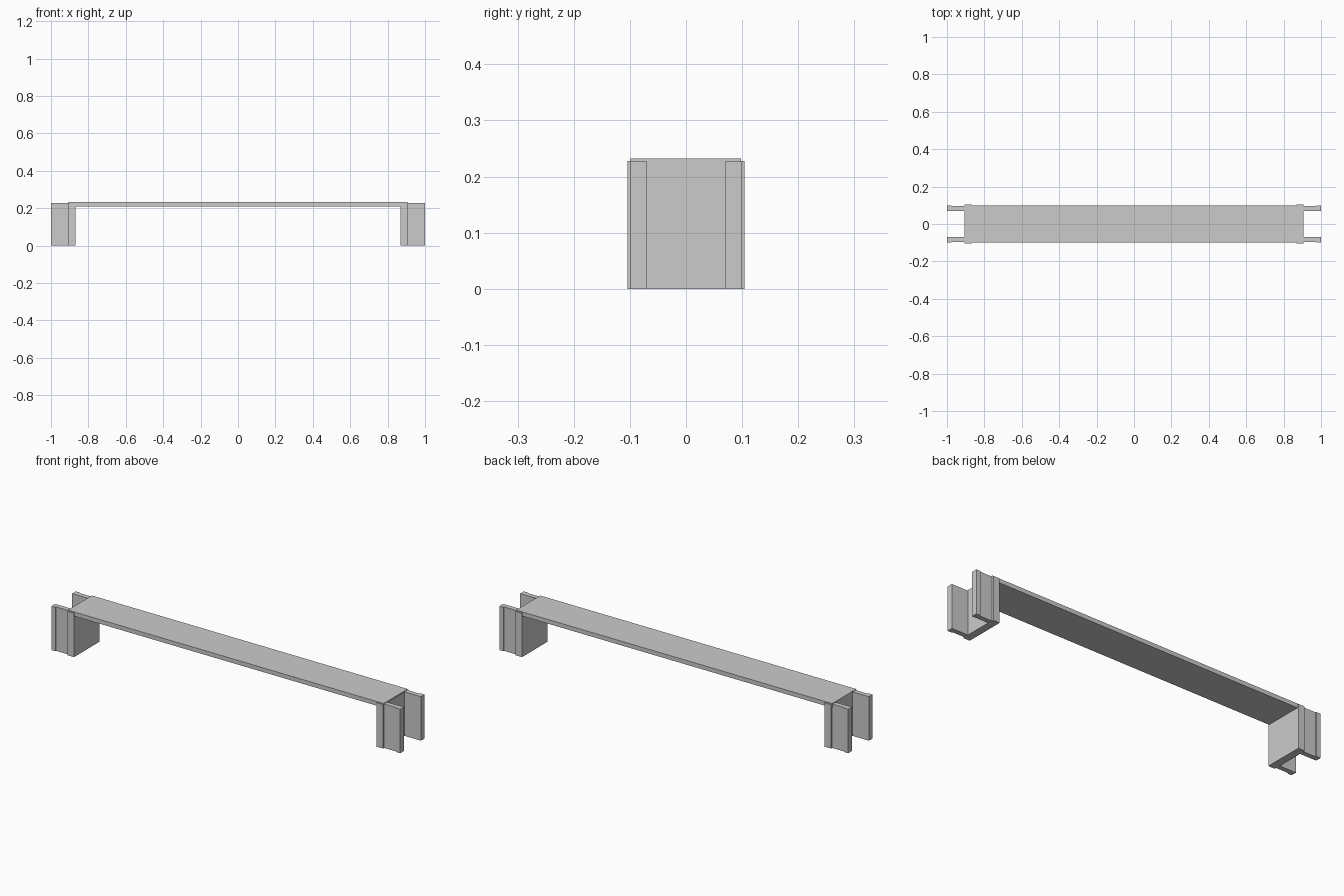
import bpy
import bmesh

if "Cube" in bpy.data.objects:
    bpy.data.objects.remove(bpy.data.objects["Cube"])


def make_object(name, bm):
    bmesh.ops.recalc_face_normals(bm, faces=bm.faces)
    mesh = bpy.data.meshes.new(name)
    bm.to_mesh(mesh)
    bm.free()
    obj = bpy.data.objects.new(name, mesh)
    bpy.context.collection.objects.link(obj)
    return obj


def extrude_profile(name, points, z0, z1):
    bm = bmesh.new()
    face = bm.faces.new([bm.verts.new((x, y, z0)) for x, y in points])
    grown = bmesh.ops.extrude_face_region(bm, geom=[face])
    verts = [v for v in grown["geom"] if isinstance(v, bmesh.types.BMVert)]
    bmesh.ops.translate(bm, verts=verts, vec=(0, 0, z1 - z0))
    return make_object(name, bm)


# Flat top board spanning both supports
extrude_profile("top_board",
                [(-0.907, -0.099), (0.905, -0.099), (0.905, 0.098), (-0.907, 0.098)],
                0.21, 0.232)

# Half of the U-shaped support outline: web, flange and end lip
half = [(0.868, 0.104), (0.905, 0.104), (0.905, 0.095), (0.976, 0.095),
        (0.976, 0.1), (1.0, 0.1), (1.0, 0.07), (0.907, 0.07)]
outline = half + [(x, -y) for x, y in reversed(half)]

# One support at each end, mirrored
for side, sign in (("right", 1), ("left", -1)):
    extrude_profile(side + "_support", [(sign * x, y) for x, y in outline], 0.0, 0.228)
